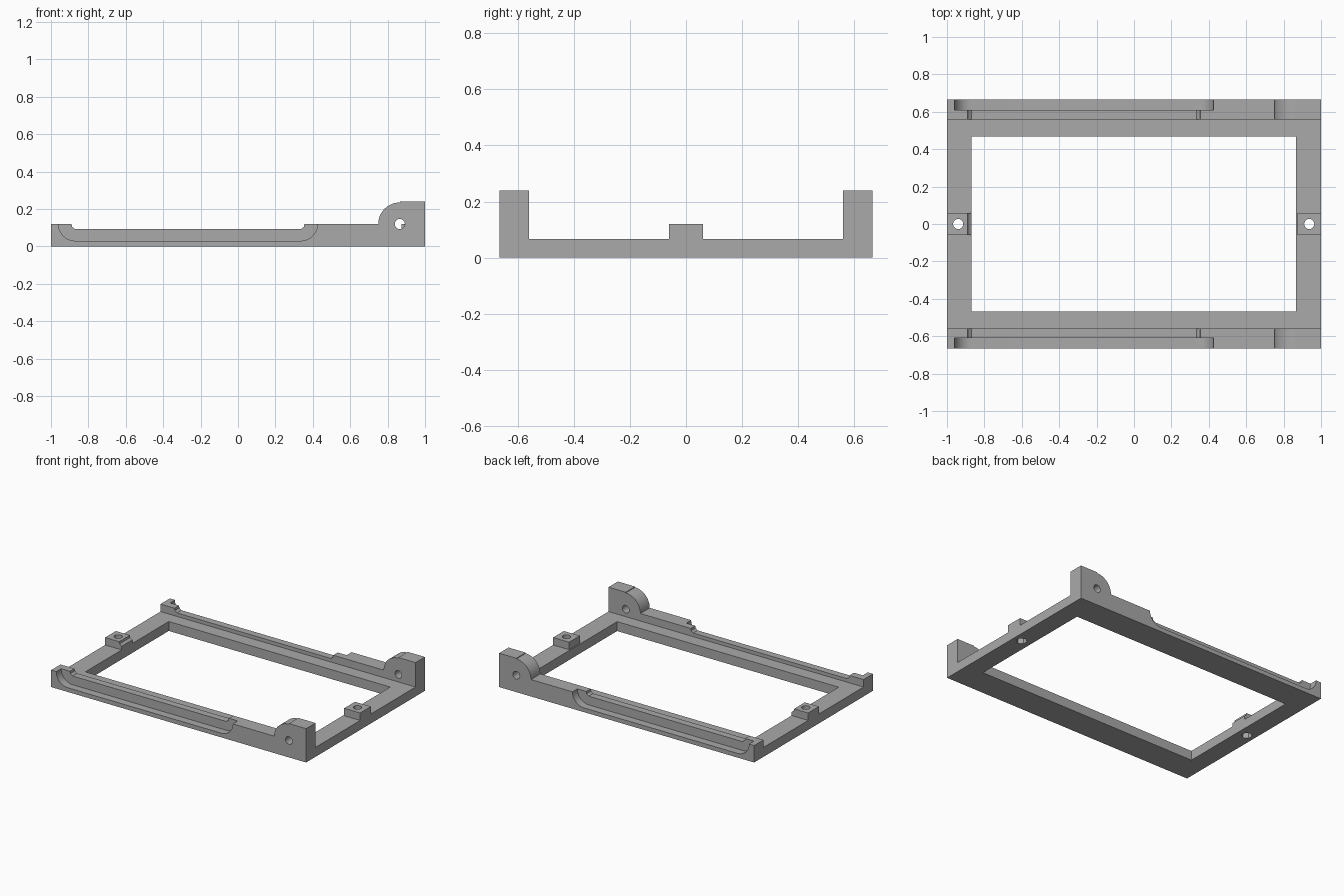
import bpy
import bmesh
from math import cos, sin, pi, radians
from mathutils import Matrix, Vector

cube = bpy.data.objects.get("Cube")
if cube:
    bpy.data.objects.remove(cube, do_unlink=True)

GREY = (0.40, 0.40, 0.40, 1)
grey = bpy.data.materials.new("plain grey")
grey.use_nodes = True
grey.diffuse_color = GREY
grey.node_tree.nodes["Principled BSDF"].inputs["Base Color"].default_value = GREY

HALF_Y, WALL_Y, GROOVE_Y = 0.665, 0.56, 0.61
BASE_Z, RAIL_Z = 0.067, 0.12


def finish(name, bm):
    bmesh.ops.recalc_face_normals(bm, faces=bm.faces)
    mesh = bpy.data.meshes.new(name)
    bm.to_mesh(mesh)
    bm.free()
    mesh.materials.append(grey)
    ob = bpy.data.objects.new(name, mesh)
    bpy.context.collection.objects.link(ob)
    return ob


def box(name, x0, x1, y0, y1, z0, z1):
    bm = bmesh.new()
    bmesh.ops.create_cube(bm, size=1)
    for v in bm.verts:
        v.co = ((x0, x1)[v.co.x > 0], (y0, y1)[v.co.y > 0], (z0, z1)[v.co.z > 0])
    return finish(name, bm)


def extrude_profile(name, points, y0, y1):
    """Extrude an x-z outline along y."""
    bm = bmesh.new()
    face = bm.faces.new([bm.verts.new((x, y0, z)) for x, z in points])
    new = bmesh.ops.extrude_face_region(bm, geom=[face])["geom"]
    verts = [g for g in new if isinstance(g, bmesh.types.BMVert)]
    bmesh.ops.translate(bm, verts=verts, vec=(0, y1 - y0, 0))
    return finish(name, bm)


def rod(name, centre, radius, depth, sides, along_y=False):
    turn = Matrix.Rotation(pi / 2 if along_y else 0, 4, "X")
    bm = bmesh.new()
    bmesh.ops.create_cone(bm, cap_ends=True, segments=sides, radius1=radius,
                          radius2=radius, depth=depth,
                          matrix=Matrix.Translation(Vector(centre)) @ turn)
    return finish(name, bm)


def arc(cx, cz, r, start, end, steps=12):
    angles = [radians(start + (end - start) * i / steps) for i in range(steps + 1)]
    return [(cx + r * cos(a), cz + r * sin(a)) for a in angles]


def cut(ob, *cutters):
    for cutter in cutters:
        cutter.hide_render = True
        mod = ob.modifiers.new("cut", "BOOLEAN")
        mod.operation = "DIFFERENCE"
        mod.solver = "EXACT"
        mod.object = cutter
        bpy.context.view_layer.objects.active = ob
        bpy.ops.object.modifier_apply(modifier=mod.name)
        bpy.data.objects.remove(cutter, do_unlink=True)


def smooth(ob):
    bpy.ops.object.select_all(action="DESELECT")
    ob.select_set(True)
    bpy.context.view_layer.objects.active = ob
    bpy.ops.object.shade_smooth_by_angle(angle=radians(30))


# Flat rectangular frame
frame = box("base_frame", -1, 1, -WALL_Y, WALL_Y, 0, BASE_Z)
cut(frame, box("opening", -0.87, 0.867, -0.467, 0.467, -1, 1))

# Side rails: lowered middle, rounded hinge ear at one end
rail_outline = (
    [(-1, 0), (1, 0), (1, 0.24), (0.865, 0.24), (0.865, 0.235)]
    + arc(0.865, RAIL_Z, 0.115, 92, 180)
    + [(0.355, RAIL_Z), (0.352, 0.105), (0.335, 0.092)]
    + [(-0.87, 0.092), (-0.887, 0.105), (-0.89, RAIL_Z), (-1, RAIL_Z)]
)
# Outer groove with rounded bottom corners, open at the top
groove_outline = (
    [(0.425, 0.18), (-0.96, 0.18)]
    + arc(-0.87, RAIL_Z, 0.09, 180, 270)
    + arc(0.335, RAIL_Z, 0.09, 270, 360)
)
for side, label in ((-1, "right"), (1, "left")):
    rail = extrude_profile(label + "_rail", rail_outline, side * WALL_Y, side * HALF_Y)
    cut(rail,
        extrude_profile("groove", groove_outline, side * GROOVE_Y, side * 0.75),
        rod("hinge_hole", (0.865, side * 0.61, RAIL_Z), 0.027, 0.3, 24, True))
    smooth(rail)

# Screw lugs in the middle of the end bars
back_lug = extrude_profile(
    "back_lug", [(-1, BASE_Z), (-0.87, BASE_Z), (-0.87, 0.092), (-0.887, 0.105),
                 (-0.89, RAIL_Z), (-1, RAIL_Z)], -0.06, 0.06)
front_lug = box("front_lug", 0.875, 1, -0.06, 0.06, BASE_Z, RAIL_Z)

# Screw holes with hexagonal nut pockets underneath
for lug, x in ((back_lug, -0.94), (front_lug, 0.937)):
    for part in (lug, frame):
        cut(part, rod("screw_hole", (x, 0, 0.06), 0.027, 0.4, 24))
    cut(frame, rod("nut_pocket", (x, 0, 0), 0.036, 0.08, 6))
    smooth(lug)
smooth(frame)
